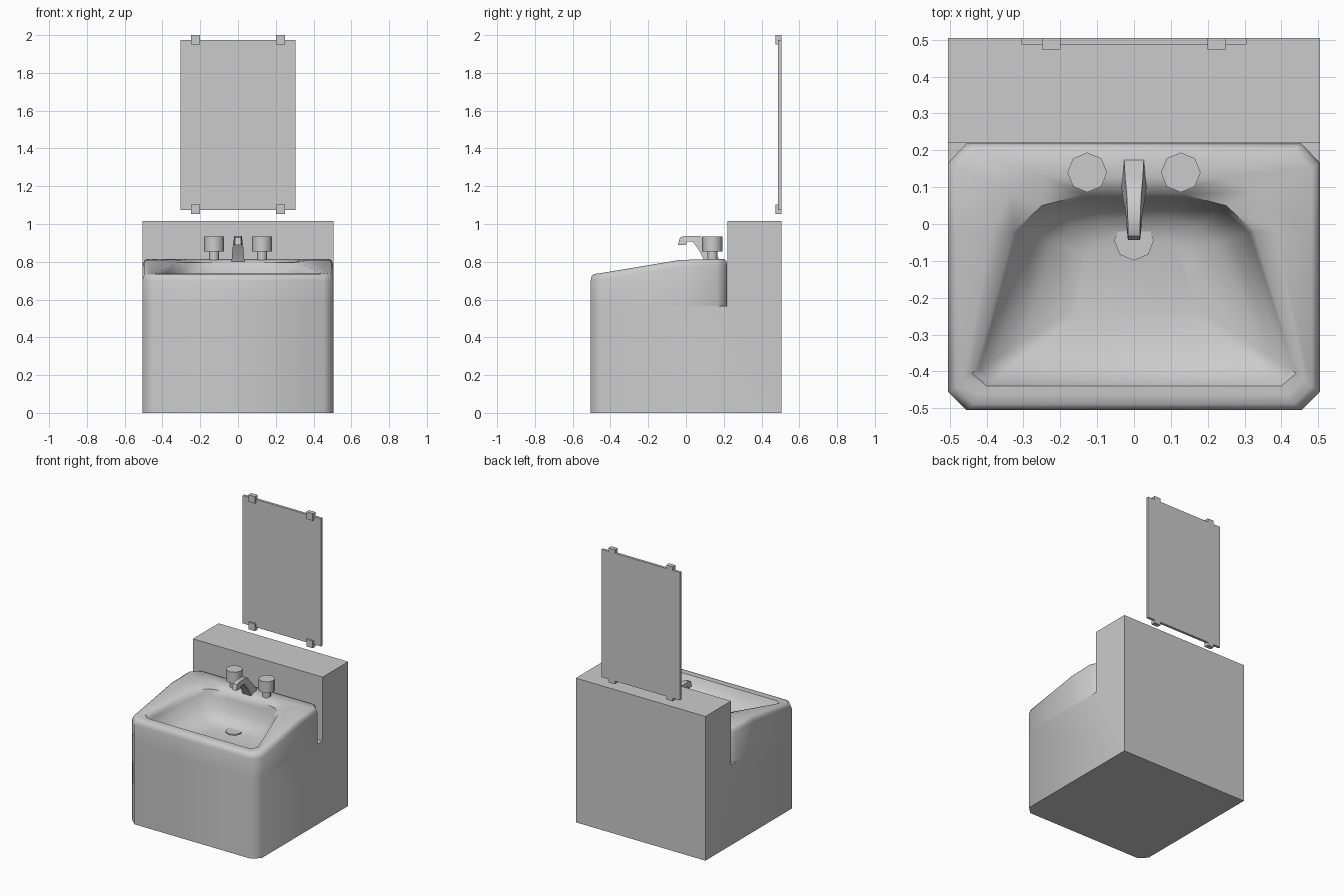
import bpy
import bmesh
import math
from mathutils import Vector

cube = bpy.data.objects.get("Cube")
if cube:
    bpy.data.objects.remove(cube, do_unlink=True)

# One grey for everything
GREY = (0.6, 0.6, 0.6, 1)
mat = bpy.data.materials.new("plain grey")
mat.use_nodes = True
mat.diffuse_color = GREY
mat.node_tree.nodes["Principled BSDF"].inputs["Base Color"].default_value = GREY


def finish(bm, name, smooth=None):
    bmesh.ops.recalc_face_normals(bm, faces=bm.faces)
    mesh = bpy.data.meshes.new(name)
    bm.to_mesh(mesh)
    bm.free()
    mesh.materials.append(mat)
    obj = bpy.data.objects.new(name, mesh)
    bpy.context.collection.objects.link(obj)
    if smooth:
        bpy.ops.object.select_all(action="DESELECT")
        obj.select_set(True)
        bpy.context.view_layer.objects.active = obj
        bpy.ops.object.shade_smooth_by_angle(angle=math.radians(smooth))
    return obj


def box(name, low, high):
    bm = bmesh.new()
    bmesh.ops.create_cube(bm, size=1)
    for v in bm.verts:
        v.co = [l + (h - l) * (c + 0.5) for l, h, c in zip(low, high, v.co)]
    return finish(bm, name)


def loft(bm, rings, cap_start=True, cap_end=True):
    loops = [[bm.verts.new(p) for p in ring] for ring in rings]
    for a, b in zip(loops, loops[1:]):
        for i in range(len(a)):
            j = (i + 1) % len(a)
            bm.faces.new((a[i], a[j], b[j], b[i]))
    if cap_start:
        bm.faces.new(loops[0])
    if cap_end:
        bm.faces.new(loops[-1])


def cylinder(name, x, y, low, high, radius):
    bm = bmesh.new()
    rings = []
    for z in (low, high):
        rings.append([(x + radius * math.cos(math.tau * i / 8),
                       y + radius * math.sin(math.tau * i / 8), z) for i in range(8)])
    loft(bm, rings)
    return finish(bm, name, 50)


# Cabinet with raised back: stepped side profile, front uprights chamfered
W, SEAT = 0.505, 0.565
profile = [(-W, 0), (W, 0), (W, 1.015), (0.22, 1.015), (0.22, SEAT), (-W, SEAT)]
bm = bmesh.new()
loft(bm, [[(x, y, z) for y, z in profile] for x in (-W, W)])
uprights = [e for e in bm.edges
            if all(v.co.y < -0.5 for v in e.verts) and abs(e.verts[0].co.z - e.verts[1].co.z) > 0.1]
bmesh.ops.bevel(bm, geom=uprights, offset=0.05, segments=1, affect="EDGES")
finish(bm, "cabinet", 50)


# Basin: outer wall, rounded sloping rim and hollow bowl in one skin
def mirrored(half):
    return half + [(-x, y) for x, y in reversed(half)]


outer = mirrored([(0.455, -W), (W, -0.455), (W, -0.03), (W, 0.165), (0.455, 0.218)])
opening = mirrored([(0.40, -0.44), (0.44, -0.405), (0.325, -0.02), (0.25, 0.05), (0.13, 0.08)])


def rim_height(y):
    return 0.735 + 0.075 * min(1, max(0, (y + 0.48) / 0.45)) + (0.005 if y > 0.1 else 0)


def shrink(points, amount, cy):
    return [(x * amount, cy + (y - cy) * amount) for x, y in points]


def at(points, drop):
    return [(x, y, rim_height(y) - drop) for x, y in points]


def bowl_ring(scale, blend):
    ring = shrink(opening, scale, -0.12)
    return [(x, y, (rim_height(oy) - 0.02) * (1 - blend) + 0.595 * blend)
            for (x, y), (ox, oy) in zip(ring, opening)]


rings = [
    [(x, y, SEAT) for x, y in outer],
    at(outer, 0.035),
    at(shrink(outer, 0.985, -0.14), 0.01),
    at(shrink(outer, 0.955, -0.14), 0),
    at([((a + 2 * c) / 3, (b + 2 * d) / 3) for (a, b), (c, d) in zip(outer, opening)], 0.002),
    [(x, y, rim_height(y) - (0.015 if y > -0.3 else 0.005)) for x, y in opening],
    bowl_ring(0.96, 0.2),
    bowl_ring(0.86, 0.6),
    bowl_ring(0.68, 0.88),
    bowl_ring(0.4, 1),
]
bm = bmesh.new()
loft(bm, rings, cap_start=False)
finish(bm, "basin", 60)

# Drain plate
cylinder("drain", 0, -0.045, 0.595, 0.603, 0.054)

# Taps
for side, x in (("left", 0.127), ("right", -0.127)):
    cylinder(side + "_tap_stem", x, 0.14, 0.8, 0.86, 0.027)
    cylinder(side + "_tap_knob", x, 0.14, 0.855, 0.935, 0.054)

# Spout: tapering sections, each (half width, under point, upper point)
sections = [
    (0.034, (0.10, 0.80), (0.185, 0.80)),
    (0.030, (0.07, 0.86), (0.125, 0.88)),
    (0.024, (0.035, 0.908), (0.075, 0.937)),
    (0.020, (0.008, 0.906), (-0.01, 0.937)),
    (0.020, (0.002, 0.899), (-0.032, 0.928)),
    (0.021, (0.0, 0.888), (-0.043, 0.888)),
]
bm = bmesh.new()
loft(bm, [[(w, *lo), (w * 0.8, *hi), (-w * 0.8, *hi), (-w, *lo)] for w, lo, hi in sections])
finish(bm, "spout", 50)

# Wall mirror and its four clips
box("mirror", (-0.305, 0.487, 1.075), (0.305, W, 1.975))
for side, x in (("left", 0.225), ("right", -0.225)):
    for level, z in (("upper", 1.975), ("lower", 1.078)):
        box(f"{side}_{level}_clip", (x - 0.025, 0.474, z - 0.025), (x + 0.025, W, z + 0.025))
